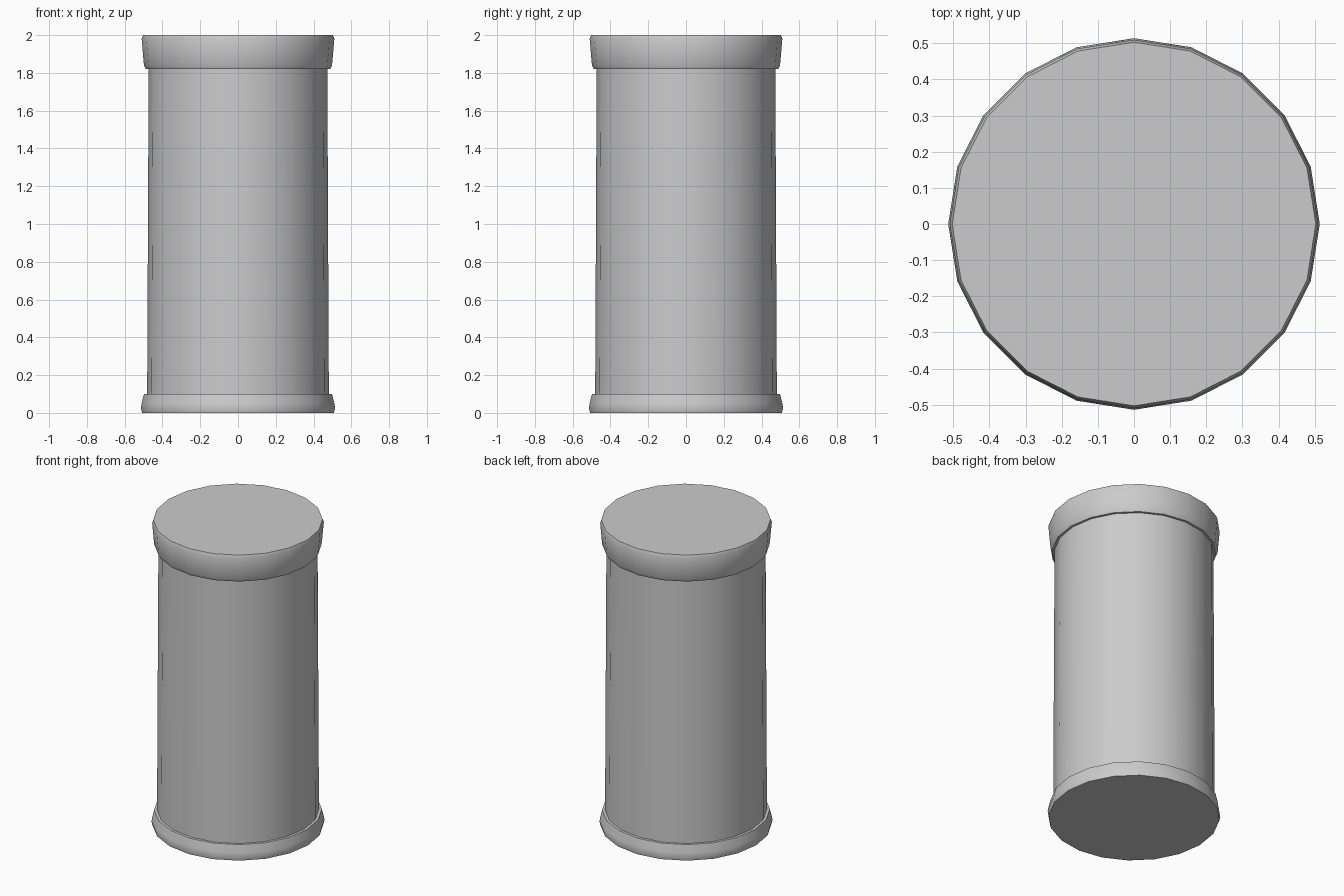
import bpy, bmesh, math

if "Cube" in bpy.data.objects:
    bpy.data.objects.remove(bpy.data.objects["Cube"])

SIDES = 20


def lathe(name, profile):
    """Revolve a (radius, z) profile into a closed 20-sided solid."""
    bm = bmesh.new()
    rings = []
    for r, z in profile:
        rings.append([bm.verts.new((r * math.cos(2 * math.pi * i / SIDES),
                                    r * math.sin(2 * math.pi * i / SIDES), z))
                      for i in range(SIDES)])
    for low, high in zip(rings, rings[1:]):
        for i in range(SIDES):
            j = (i + 1) % SIDES
            bm.faces.new((low[i], low[j], high[j], high[i]))
    bm.faces.new(rings[0][::-1])
    bm.faces.new(rings[-1])
    mesh = bpy.data.meshes.new(name)
    bm.to_mesh(mesh)
    bm.free()
    obj = bpy.data.objects.new(name, mesh)
    bpy.context.collection.objects.link(obj)
    bpy.ops.object.select_all(action='DESELECT')
    obj.select_set(True)
    bpy.context.view_layer.objects.active = obj
    bpy.ops.object.shade_smooth_by_angle(angle=math.radians(30))
    return obj


# One continuous outline: bottom rim, slightly tapered body, lid
lathe("canister", [
    (0.508, 0.0), (0.514, 0.025), (0.510, 0.05), (0.498, 0.10),  # bottom rim
    (0.481, 0.10), (0.473, 1.82),                                # body
    (0.488, 1.82), (0.498, 1.84), (0.510, 1.98), (0.503, 2.0),   # lid
])
